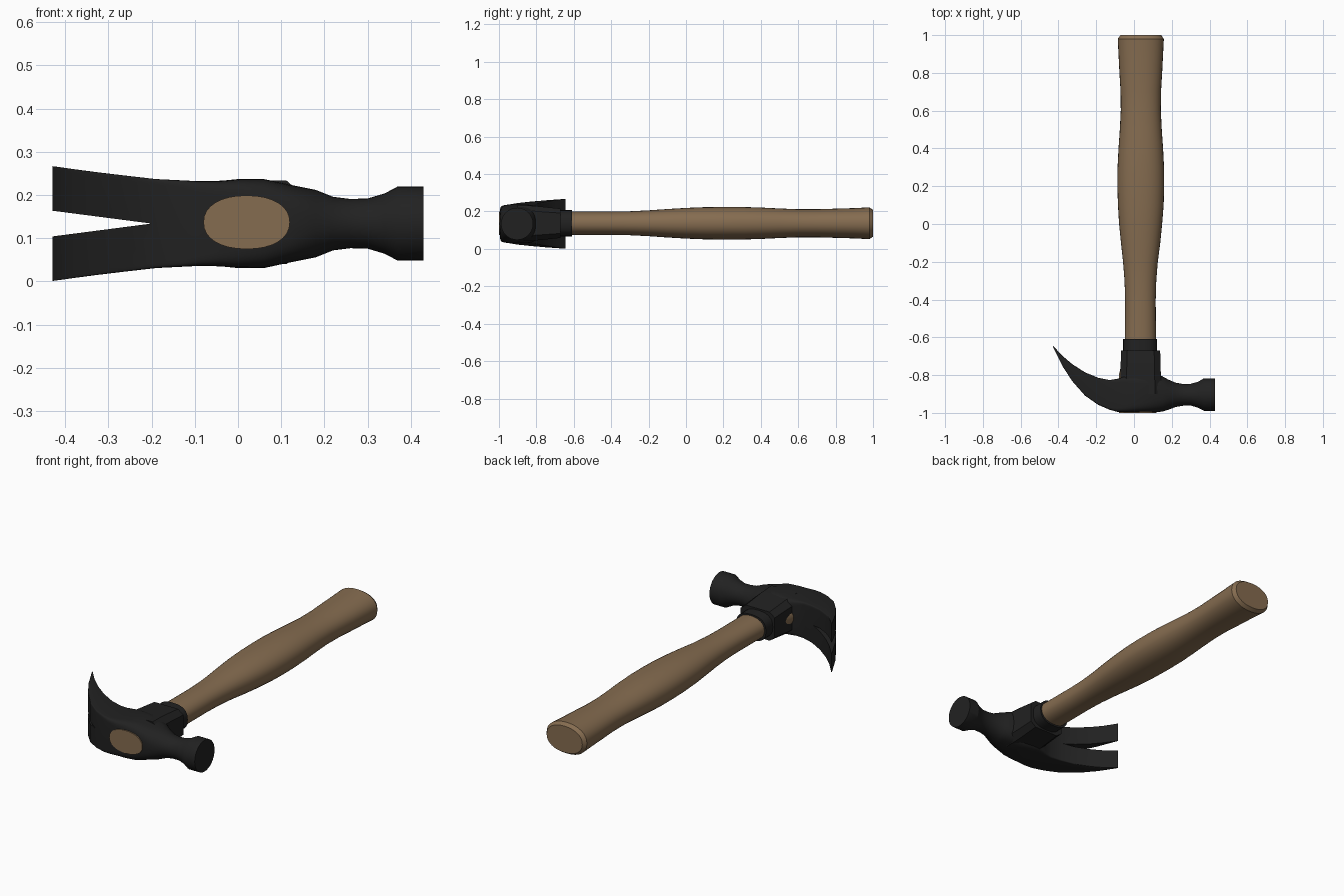
import bpy, bmesh, math
from mathutils import Vector

if "Cube" in bpy.data.objects:
    bpy.data.objects.remove(bpy.data.objects["Cube"])

ZC = 0.135  # height of the hammer's mid plane


def material(name, rgb):
    m = bpy.data.materials.new(name)
    m.diffuse_color = (*rgb, 1)
    m.use_nodes = True
    m.node_tree.nodes["Principled BSDF"].inputs["Base Color"].default_value = m.diffuse_color
    return m


WOOD = material("brown wood", (0.235, 0.150, 0.080))
IRON = material("black iron", (0.0155, 0.0155, 0.0155))


def outline(a, b, power, count, offset=0.0):
    """Superellipse points: power 2 is round, large is square."""
    pts = []
    for i in range(count):
        t = 2 * math.pi * (i + offset) / count
        c, s = math.cos(t), math.sin(t)
        pts.append((math.copysign(abs(c) ** (2 / power), c) * a,
                    math.copysign(abs(s) ** (2 / power), s) * b))
    return pts


def loft(name, rings, mat, angle=30):
    """Skin a list of point rings and cap both ends."""
    bm = bmesh.new()
    rows = [[bm.verts.new(p) for p in ring] for ring in rings]
    n = len(rows[0])
    for r, s in zip(rows, rows[1:]):
        for i in range(n):
            j = (i + 1) % n
            bm.faces.new((r[i], r[j], s[j], s[i]))
    bm.faces.new(rows[0])
    bm.faces.new(rows[-1])
    bmesh.ops.recalc_face_normals(bm, faces=bm.faces)
    me = bpy.data.meshes.new(name)
    bm.to_mesh(me)
    bm.free()
    me.materials.append(mat)
    ob = bpy.data.objects.new(name, me)
    bpy.context.collection.objects.link(ob)
    smooth(ob, angle)
    return ob


def smooth(ob, angle):
    bpy.ops.object.select_all(action='DESELECT')
    ob.select_set(True)
    bpy.context.view_layer.objects.active = ob
    bpy.ops.object.shade_smooth_by_angle(angle=math.radians(angle))


def ring_y(y, cx, hx, hz, power=2.2, count=32, offset=0.0):
    return [Vector((cx + u, y, ZC + 0.002 + v))
            for u, v in outline(hx, hz, power, count, offset)]


def ring_x(x, y0, y1, hz, power):
    return [Vector((x, (y0 + y1) / 2 + u, ZC - 0.001 + v))
            for u, v in outline((y1 - y0) / 2, hz, power, 32)]


# wooden handle, running through the head to its front
handle = [(-1.0, .02, .1, .062), (-.8, .02, .1, .062), (-.66, .034, .082, .062),
          (-.4, .034, .081, .062), (-.3, .034, .084, .064), (-.2, .034, .092, .069),
          (-.1, .035, .104, .076), (0, .035, .114, .082), (.1, .036, .121, .086),
          (.2, .036, .124, .087), (.3, .036, .123, .087), (.4, .036, .118, .084),
          (.5, .036, .111, .079), (.6, .036, .106, .075), (.7, .036, .107, .075),
          (.8, .036, .113, .078), (.9, .036, .118, .081), (.98, .036, .122, .085),
          (1.0, .036, .108, .072)]
loft("handle", [ring_y(*s) for s in handle], WOOD)

# collar and faceted socket where the handle enters the head
loft("collar", [ring_y(y, .033, .09, .070, 2.5) for y in (-.70, -.61)], IRON)
loft("socket", [ring_y(y, .035, hx, hz, 4.8, 8, 0.5) for y, hx, hz in
                ((-.90, .115, .100), (-.81, .111, .096), (-.67, .107, .081))], IRON, 20)

# head: x, front y, back y, half height, squareness - claw tip to striking face
head_rows = [(-.43, -.650, -.643, .133, 30), (-.38, -.750, -.697, .126, 30),
             (-.327, -.832, -.742, .119, 30), (-.26, -.908, -.785, .111, 30),
             (-.19, -.957, -.814, .103, 25), (-.13, -.983, -.826, .100, 18),
             (-.09, -.994, -.820, .098, 12), (-.04, -.996, -.803, .099, 8),
             (0, -.996, -.800, .103, 6), (.06, -.996, -.800, .103, 4.5),
             (.12, -.996, -.800, .090, 3.2), (.15, -.993, -.806, .084, 2.7),
             (.18, -.984, -.823, .078, 2.2), (.22, -.969, -.840, .062, 2),
             (.26, -.962, -.847, .057, 2), (.30, -.961, -.846, .058, 2),
             (.34, -.973, -.835, .070, 2), (.37, -.989, -.817, .086, 2),
             (.43, -.989, -.817, .086, 2)]
head = loft("hammer_head", [ring_x(*s) for s in head_rows], IRON)

# V-shaped nail slot cut through the claw
slot = loft("slot_cutter", [[(-.2, y, ZC - .001), (-.47, y, ZC + .034), (-.47, y, ZC - .036)]
                            for y in (-1.2, -.5)], IRON)
cut = head.modifiers.new("nail_slot", 'BOOLEAN')
cut.operation = 'DIFFERENCE'
cut.solver = 'EXACT'
cut.object = slot
bpy.ops.object.select_all(action='DESELECT')
head.select_set(True)
bpy.context.view_layer.objects.active = head
bpy.ops.object.modifier_apply(modifier=cut.name)
bpy.data.objects.remove(slot)
smooth(head, 30)
